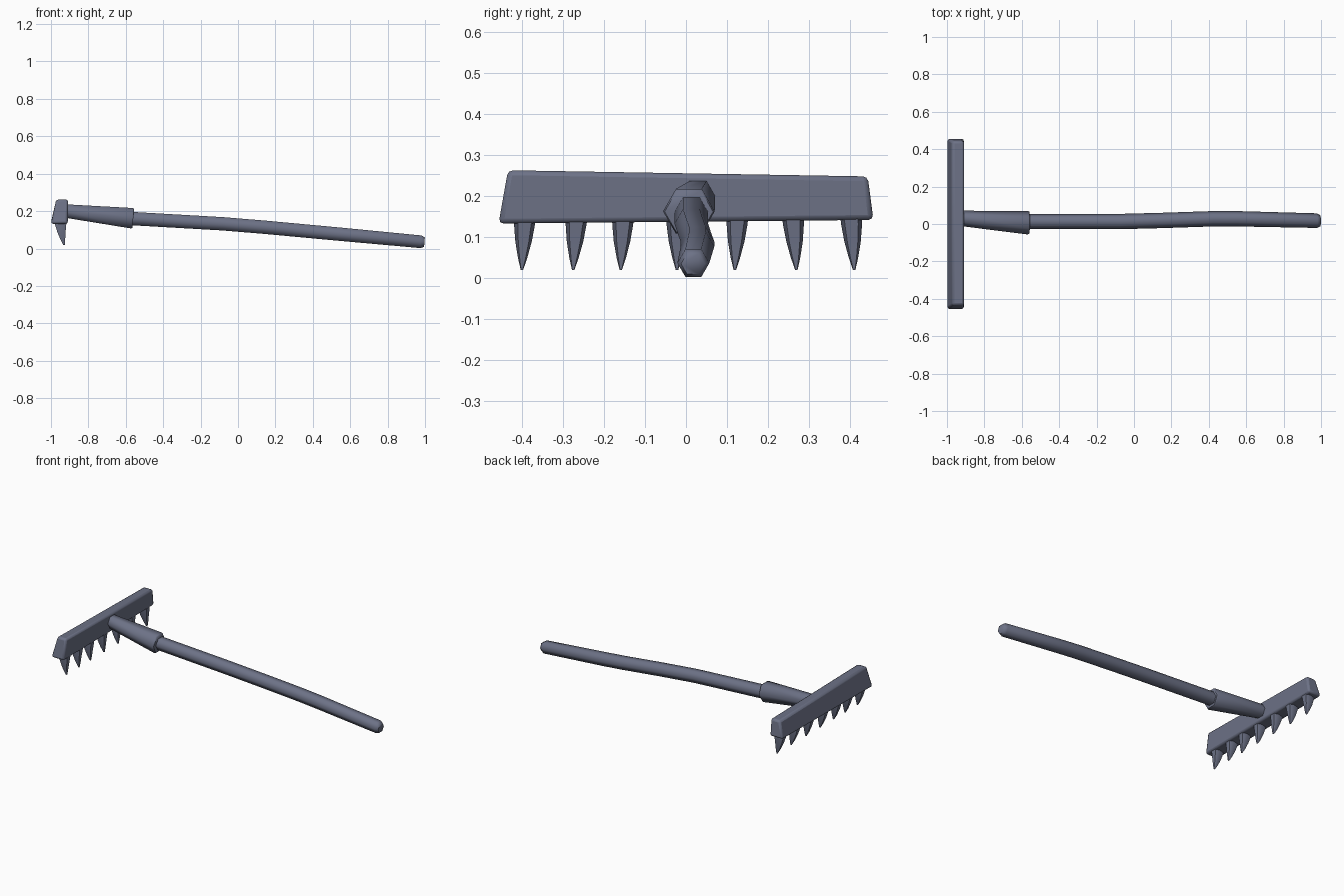
import bpy, bmesh, math
from mathutils import Vector

if "Cube" in bpy.data.objects:
    bpy.data.objects.remove(bpy.data.objects["Cube"])

# dark blue-grey iron for every part
IRON = bpy.data.materials.new("dark_iron")
IRON.diffuse_color = (0.151, 0.167, 0.239, 1.0)
IRON.use_nodes = True
IRON.node_tree.nodes["Principled BSDF"].inputs["Base Color"].default_value = IRON.diffuse_color


def finish(name, bm, bevel, angle):
    bmesh.ops.recalc_face_normals(bm, faces=bm.faces)
    me = bpy.data.meshes.new(name)
    bm.to_mesh(me)
    bm.free()
    me.materials.append(IRON)
    ob = bpy.data.objects.new(name, me)
    bpy.context.collection.objects.link(ob)
    if bevel:
        mod = ob.modifiers.new("soft_edges", "BEVEL")
        mod.width = bevel
        mod.segments = 2
    bpy.ops.object.select_all(action='DESELECT')
    bpy.context.view_layer.objects.active = ob
    ob.select_set(True)
    bpy.ops.object.shade_smooth_by_angle(angle=math.radians(angle))
    return ob


def loft(name, rings, bevel=0.0, angle=30):
    """Skin a list of equal-length point rings and cap both ends."""
    bm = bmesh.new()
    vs = [[bm.verts.new(p) for p in ring] for ring in rings]
    n = len(vs[0])
    for a, b in zip(vs, vs[1:]):
        for i in range(n):
            j = (i + 1) % n
            bm.faces.new((a[i], a[j], b[j], b[i]))
    bm.faces.new(vs[0])
    bm.faces.new(vs[-1])
    return finish(name, bm, bevel, angle)


def hex_ring(x, y, z, r, slope=-0.08):
    """Hexagon across the handle, corners pointing sideways, tilted with the pole."""
    ring = []
    for i in range(6):
        a = math.radians(60 * i)
        dz = r * math.sin(a)
        ring.append(Vector((x - slope * dz, y + r * math.cos(a), z + dz)))
    return ring


# pole: slightly crooked six-sided stick with chamfered end
pole = [(-0.62, 0.013, 0.163, 0.041), (-0.08, 0.013, 0.132, 0.041),
        (0.15, 0.019, 0.113, 0.041), (0.42, 0.028, 0.088, 0.041),
        (0.55, 0.028, 0.076, 0.041), (0.978, 0.018, 0.036, 0.039),
        (0.997, 0.017, 0.034, 0.029)]
loft("pole", [hex_ring(*p) for p in pole], angle=65)

# socket: tapered sleeve holding the pole
socket = [(-0.95, 0.030, 0.201, 0.040), (-0.91, 0.029, 0.199, 0.042),
          (-0.568, 0.007, 0.162, 0.063), (-0.560, 0.007, 0.161, 0.059)]
loft("socket", [hex_ring(*p) for p in socket], angle=65)

# head bar: wedge-shaped block with softened edges
bar = [[(-1.0, y, zb), (-0.91, y, zb), (-0.908, yt, zt), (-0.972, yt, zt)]
       for y, yt, zb, zt in ((-0.457, -0.434, 0.132, 0.262),
                             (0.457, 0.443, 0.141, 0.247))]
loft("head_bar", bar, bevel=0.012)

# teeth: curved spikes (base centre y, tip y)
teeth = [(-0.392, -0.400), (-0.266, -0.275), (-0.153, -0.159), (-0.022, -0.022),
         (0.126, 0.119), (0.260, 0.269), (0.402, 0.410)]
# section: back x, front x, z, width
section = [(-0.982, -0.916, 0.160, 0.054), (-0.979, -0.918, 0.130, 0.051),
           (-0.966, -0.922, 0.088, 0.040), (-0.950, -0.924, 0.049, 0.023),
           (-0.934, -0.926, 0.019, 0.006)]
for k, (y0, y1) in enumerate(teeth):
    rings = []
    for xb, xf, z, w in section:
        t = (0.160 - z) / 0.141
        y = y0 + (y1 - y0) * t
        xm = xb + (xf - xb) * 0.6
        rings.append([(xb, y - w * 0.3, z), (xb, y + w * 0.3, z),
                      (xm, y + w / 2, z), (xf, y + w * 0.32, z),
                      (xf, y - w * 0.32, z), (xm, y - w / 2, z)])
    loft(f"tooth_{k + 1}", rings, angle=40)
